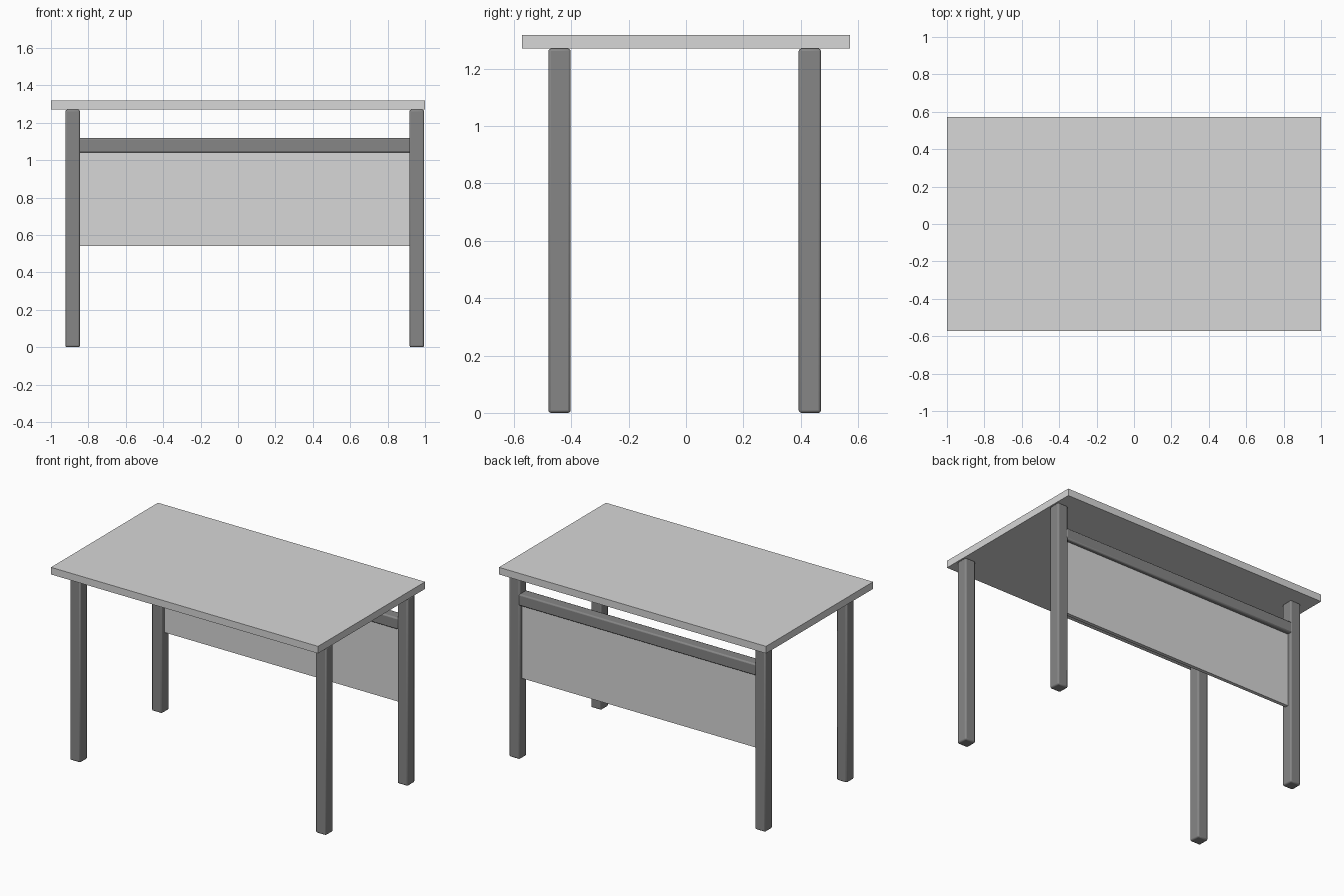
import bpy

if "Cube" in bpy.data.objects:
    bpy.data.objects.remove(bpy.data.objects["Cube"])


def material(name, value):
    m = bpy.data.materials.new(name)
    m.diffuse_color = (value, value, value, 1)
    m.use_nodes = True
    m.node_tree.nodes["Principled BSDF"].inputs["Base Color"].default_value = m.diffuse_color
    return m


LIGHT = material("light grey", 0.68)
DARK = material("dark grey", 0.24)


def box(name, lo, hi, mat, bevel=0.0):
    """Box spanning two opposite corners, optionally with rounded edges."""
    bpy.ops.mesh.primitive_cube_add(size=1, location=[(a + b) / 2 for a, b in zip(lo, hi)])
    ob = bpy.context.object
    ob.name = name
    ob.scale = [b - a for a, b in zip(lo, hi)]
    bpy.ops.object.transform_apply(location=False, rotation=False, scale=True)
    ob.data.materials.append(mat)
    if bevel:
        mod = ob.modifiers.new("rounded edges", 'BEVEL')
        mod.width = bevel
        mod.segments = 2
        bpy.ops.object.shade_smooth_by_angle()
    return ob


H = 0.039            # half the width of the square tube
TOP_Z = 1.27         # underside of the table top
LEG_X = {"left": -0.884, "right": 0.956}
LEG_Y = {"front": -0.441, "back": 0.432}

# Table top
box("table_top", (-1, -0.572, TOP_Z), (1, 0.572, 1.318), LIGHT)

# Four legs, set slightly off centre under the top
for side, x in LEG_X.items():
    for end, y in LEG_Y.items():
        box(f"{end}_{side}_leg", (x - H, y - H, 0), (x + H, y + H, TOP_Z), DARK, 0.009)

# Rail between the back legs, with the modesty panel hanging below it
x0, x1, y = LEG_X["left"] + H, LEG_X["right"] - H, LEG_Y["back"]
box("back_rail", (x0 - 0.01, y - H, 1.04), (x1 + 0.01, y + H, 1.118), DARK, 0.009)
box("modesty_panel", (x0 - 0.005, y - 0.012, 0.54), (x1 + 0.005, y + 0.012, 1.045), LIGHT)
